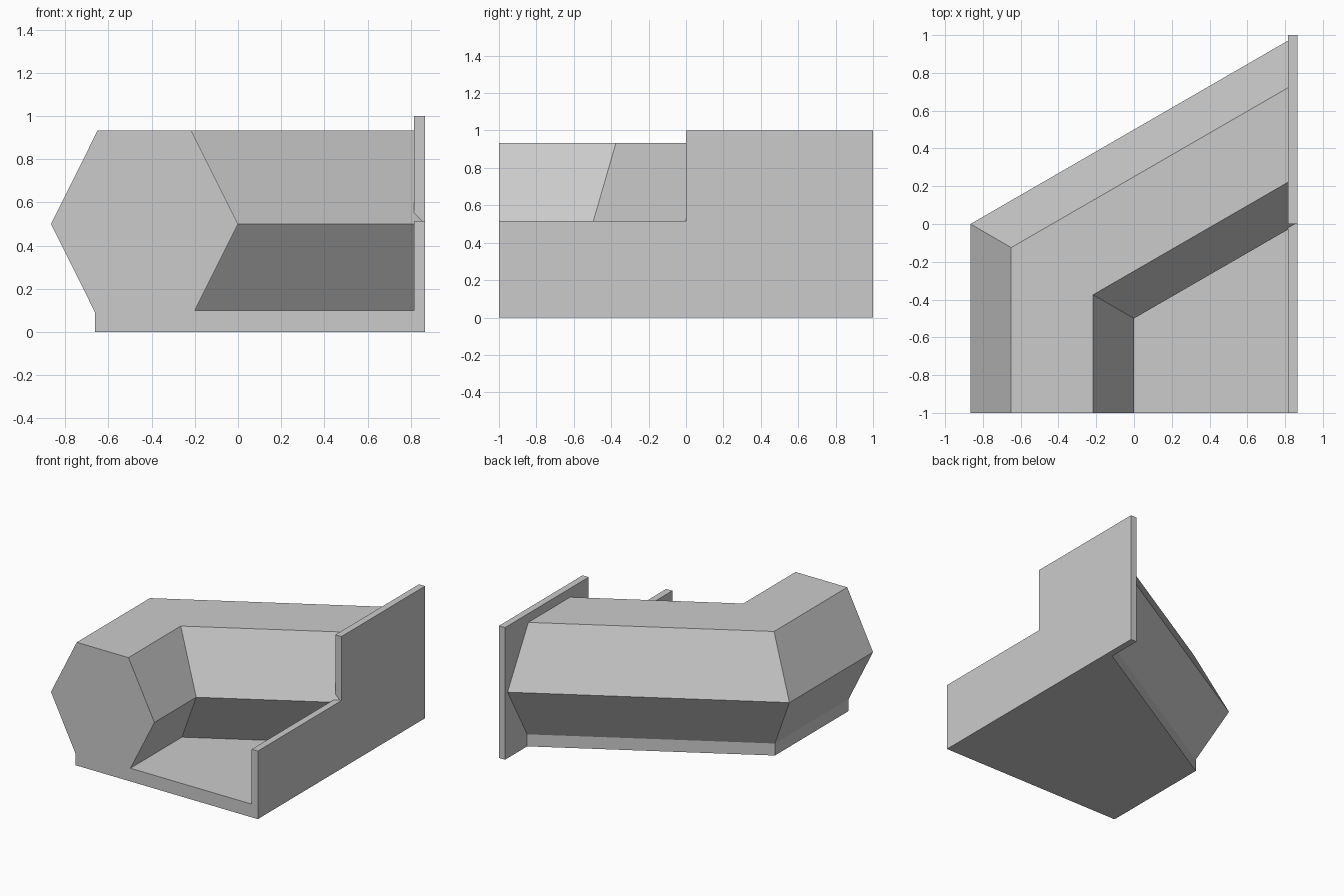
import bpy
import bmesh
import math

if "Cube" in bpy.data.objects:
    bpy.data.objects.remove(bpy.data.objects["Cube"], do_unlink=True)

# Single stone colour
stone = bpy.data.materials.new("light_grey")
stone.use_nodes = True
GREY = (0.6, 0.6, 0.6, 1)
stone.diffuse_color = GREY
stone.node_tree.nodes["Principled BSDF"].inputs["Base Color"].default_value = GREY

SLOPE = math.tan(math.radians(30))
FRONT, END = -1.0, 0.866


def mitre_y(x):
    """Where a line running back at this x turns along the angled side."""
    return -0.5 - x * SLOPE


def angled_y(x, end):
    """Height on the plan reached by that line when it meets x = end."""
    return mitre_y(x) + (end - x) * SLOPE


def bridge(name, rings):
    """Join closed rings of points into a capped solid."""
    bm = bmesh.new()
    loops = [[bm.verts.new(p) for p in ring] for ring in rings]
    n = len(loops[0])
    for a, b in zip(loops, loops[1:]):
        for i in range(n):
            j = (i + 1) % n
            bm.faces.new((a[i], a[j], b[j], b[i]))
    bm.faces.new(loops[0])
    bm.faces.new(loops[-1])
    bmesh.ops.recalc_face_normals(bm, faces=bm.faces)
    mesh = bpy.data.meshes.new(name)
    bm.to_mesh(mesh)
    bm.free()
    mesh.materials.append(stone)
    obj = bpy.data.objects.new(name, mesh)
    bpy.context.collection.objects.link(obj)
    return obj


# Hexagonal wall, mitred at the bend
hexagon = [(-0.866, 0.5), (-0.65, 0.933), (-0.217, 0.933),
           (0, 0.5), (-0.217, 0.067), (-0.65, 0.067)]
wall_end = END - 0.003
bridge("hexagonal_wall", [
    [(x, FRONT, z) for x, z in hexagon],
    [(x, mitre_y(x), z) for x, z in hexagon],
    [(wall_end, angled_y(x, wall_end), z) for x, z in hexagon]])

# Floor slab following the outer foot of the wall
foot, slab_end = -0.662, END - 0.03
plan = [(foot, FRONT), (slab_end, FRONT),
        (slab_end, angled_y(foot, slab_end)), (foot, mitre_y(foot))]
bridge("floor_slab", [[(x, y, z) for x, y in plan] for z in (0, 0.1)])

# Stepped end panel, low at the front and tall at the back
panel = [(FRONT, 0), (1, 0), (1, 1), (0, 1), (0, 0.515), (FRONT, 0.515)]
bridge("end_panel", [[(x, y, z) for y, z in panel] for x in (0.815, END)])
